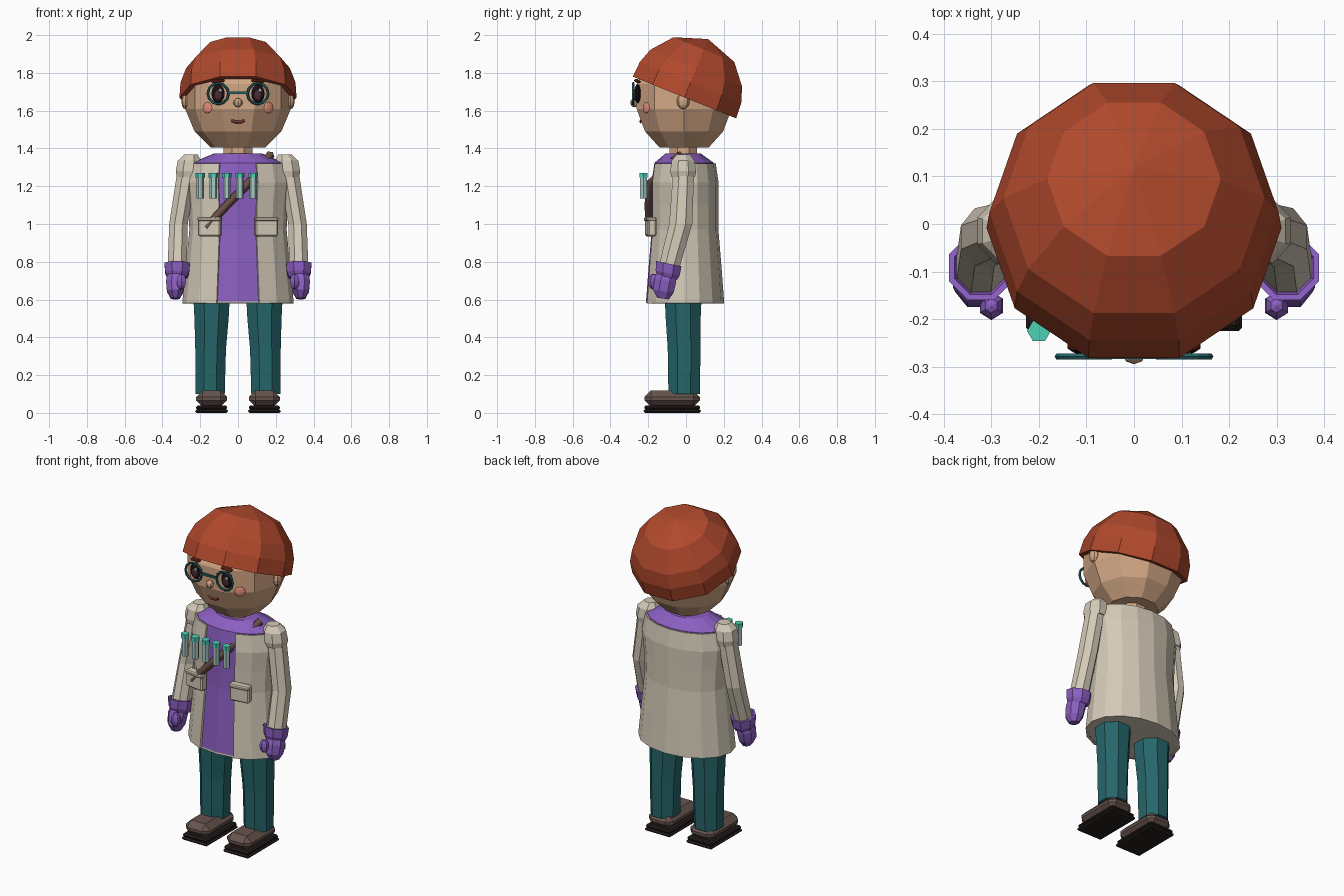
import bpy, bmesh
from math import sin, cos, pi, radians
from mathutils import Vector, Matrix

if "Cube" in bpy.data.objects:
    bpy.data.objects.remove(bpy.data.objects["Cube"])

mats = {}


def paint(o, hexcol):
    if hexcol not in mats:
        m = bpy.data.materials.new("mat_" + hexcol)
        rgb = [(int(hexcol[i:i + 2], 16) / 255) ** 2.2 for i in (0, 2, 4)]
        m.diffuse_color = (*rgb, 1)
        m.use_nodes = True
        m.node_tree.nodes["Principled BSDF"].inputs["Base Color"].default_value = m.diffuse_color
        mats[hexcol] = m
    o.data.materials.append(mats[hexcol])
    return o


def finish(name, bm, col):
    bmesh.ops.recalc_face_normals(bm, faces=bm.faces)
    me = bpy.data.meshes.new(name)
    bm.to_mesh(me)
    bm.free()
    o = bpy.data.objects.new(name, me)
    bpy.context.collection.objects.link(o)
    return paint(o, col)


def loft(name, rings, n, col, phase=0.0, tilt=0.0, gap=0):
    """Skin elliptical rings (x, y, z, rx, ry); angle 0 faces front; gap leaves out front faces."""
    bm = bmesh.new()
    rot = Matrix.Rotation(tilt, 3, 'X')
    loops = []
    for x, y, z, rx, ry in rings:
        loops.append([bm.verts.new(Vector((x, y, z)) + rot @ Vector((rx * sin(a), -ry * cos(a), 0)))
                      for a in ((k + phase) * 2 * pi / n for k in range(n))])
    for a, b in zip(loops, loops[1:]):
        for k in range(gap, n - gap):
            j = (k + 1) % n
            bm.faces.new((a[k], a[j], b[j], b[k]))
    if not gap:
        bm.faces.new(loops[0])
        bm.faces.new(loops[-1])
    return finish(name, bm, col)


def box(name, loc, size, col, bevel=0.0, rot=(0, 0, 0)):
    bm = bmesh.new()
    bmesh.ops.create_cube(bm, size=1)
    bmesh.ops.scale(bm, vec=size, verts=bm.verts)
    o = finish(name, bm, col)
    o.location, o.rotation_euler = loc, rot
    if bevel:
        m = o.modifiers.new("bevel", 'BEVEL')
        m.width, m.segments = bevel, 1
    return o


def ball(name, loc, radii, col, u=8, v=6, rot=(0, 0, 0)):
    bm = bmesh.new()
    bmesh.ops.create_uvsphere(bm, u_segments=u, v_segments=v, radius=1)
    bmesh.ops.scale(bm, vec=radii, verts=bm.verts)
    o = finish(name, bm, col)
    o.location, o.rotation_euler = loc, rot
    return o


SKIN, HAIR, COAT, PURPLE = "D2A684", "AE4A30", "D2C8B6", "8A5FC0"
TEAL, SHOE, SOLE, STRAP = "2A666A", "66544E", "2A2322", "6A5048"
FRAME, GLASS, MINT, DARK = "2A6468", "A8C8C2", "4FD0B4", "1E1618"

# coat, with the shirt showing through its open front
body = [(.58, .29, .207), (.78, .27, .192), (.97, .252, .176),
        (1.10, .258, .176), (1.22, .272, .177), (1.32, .252, .162)]
shirt = [(0, -.01, z + .004, rx - .006, ry - .005) for z, rx, ry in body]
loft("shirt", shirt + [(0, -.015, 1.372, .13, .095)], 16, PURPLE)
coat = loft("coat", [(0, -.01, z, rx, ry) for z, rx, ry in body], 16, COAT, gap=1)
s = coat.modifiers.new("thickness", 'SOLIDIFY')
s.thickness, s.offset = .018, -.4
loft("coat_underside", [(0, -.01, .581, .285, .203), (0, -.01, .60, .28, .2)], 16, COAT)

for side, tag in ((-1, "right"), (1, "left")):
    # legs and shoes
    lx = side * .14
    loft("leg_" + tag, [(side * .147, -.01, .10, .083, .09), (side * .145, -.01, .34, .088, .094),
                        (lx, -.015, .50, .098, .1), (lx, -.015, .66, .107, .108)], 8, TEAL, .5)
    box("sole_" + tag, (lx, -.073, .009), (.175, .305, .018), SOLE, .008)
    box("welt_" + tag, (lx, -.073, .028), (.165, .295, .022), SOLE, .008)
    box("shoe_" + tag, (lx, -.073, .075), (.165, .295, .085), SHOE, .034)

    # sleeve with shoulder cap
    loft("shoulder_" + tag, [(side * .267, -.015, 1.25, .062, .068), (side * .265, -.015, 1.28, .07, .074),
                             (side * .258, -.015, 1.335, .066, .066),
                             (side * .248, -.015, 1.368, .038, .038)], 8, COAT, .5)
    loft("sleeve_" + tag, [(side * .268, -.012, 1.29, .056, .06), (side * .315, -.028, 1.0, .053, .066),
                           (side * .322, -.09, .77, .055, .06)], 8, COAT, .5)
    # glove: cuff, palm and thumb
    loft("cuff_" + tag, [(side * .322, -.1, .715, .056, .058), (side * .322, -.097, .74, .068, .07),
                         (side * .322, -.092, .79, .073, .075), (side * .322, -.092, .79, .06, .062),
                         (side * .322, -.096, .76, .05, .05)], 8, PURPLE, .5, radians(-12))
    loft("glove_" + tag, [(side * .325, -.1, .75, .048, .052), (side * .33, -.11, .70, .055, .063),
                          (side * .332, -.12, .645, .048, .06), (side * .332, -.122, .605, .026, .034)],
         8, PURPLE, .5, radians(-8))
    ball("thumb_" + tag, (side * .3, -.172, .695), (.028, .03, .042), PURPLE, 6, 6)

    # coat pockets with flap
    turn = (0, 0, side * .14)
    box("pocket_" + tag, (side * .15, -.187, .985), (.122, .045, .1), COAT, .008, turn)
    box("pocket_flap_" + tag, (side * .15, -.19, 1.026), (.126, .05, .022), COAT, .006, turn)

    # facial features
    ex = side * .105
    ball("ear_" + tag, (side * .278, -.015, 1.65), (.022, .034, .042), SKIN)
    ball("eye_" + tag, (ex, -.256, 1.69), (.037, .018, .05), DARK, 10, 8)
    ball("iris_" + tag, (ex, -.27, 1.683), (.02, .007, .028), "4A3038")
    ball("eye_glint_" + tag, (ex + .012, -.275, 1.708), (.009, .005, .01), "FFFFFF", 6, 4)
    box("eyebrow_" + tag, (ex, -.258, 1.757), (.068, .022, .015), "8A3522", .005, (0, side * .12, side * .2))
    ball("cheek_" + tag, (side * .162, -.211, 1.615), (.03, .009, .03), "E08C78", 8, 6, (0, 0, side * radians(36)))

    # spectacle rim
    bpy.ops.mesh.primitive_torus_add(major_segments=12, minor_segments=6, major_radius=.055,
                                     minor_radius=.007, location=(ex, -.279, 1.69), rotation=(pi / 2, 0, 0))
    bpy.context.object.name = "spectacle_rim_" + tag
    paint(bpy.context.object, FRAME)

box("spectacle_bridge", (0, -.279, 1.695), (.104, .011, .012), FRAME)

# neck and head: ten sides with a flat face in front
loft("neck", [(0, -.015, 1.34, .082, .078), (0, -.015, 1.45, .082, .078)], 8, SKIN, .5)
loft("head", [(0, -.01, z, r, r * .945) for z, r in
              ((1.405, .145), (1.49, .23), (1.61, .28), (1.74, .28), (1.85, .22), (1.92, .12))], 10, SKIN, .5)
ball("nose", (0, -.274, 1.642), (.024, .021, .024), SKIN)

# hair: sphere cap tipped back
R, tip = .311, radians(-22)
axis = Matrix.Rotation(tip, 3, 'X') @ Vector((0, 0, 1))
rings = []
for deg in (94, 78, 62, 36, .5):
    c = Vector((0, 0, 1.69)) + axis * R * cos(radians(deg))
    rings.append((*c, R * sin(radians(deg)), R * sin(radians(deg))))
loft("hair", rings, 10, HAIR, .5, tip)


def tube(name, pts, radius, col):
    cu = bpy.data.curves.new(name, 'CURVE')
    cu.dimensions, cu.bevel_depth, cu.bevel_resolution = '3D', radius, 0
    cu.use_fill_caps = True
    sp = cu.splines.new('POLY')
    sp.points.add(len(pts) - 1)
    for p, q in zip(sp.points, pts):
        p.co = (*q, 1)
    o = bpy.data.objects.new(name, cu)
    bpy.context.collection.objects.link(o)
    return paint(o, col)


tube("mouth", [(-.035, -.236, 1.551), (-.015, -.24, 1.54), (.015, -.24, 1.54), (.035, -.236, 1.551)], .008, "7A3A34")

# chest strap, passing through the coat to the shoulder
tube("chest_strap", [(-.17, -.195, .98), (-.05, -.197, 1.11), (.06, -.188, 1.22), (.175, -.03, 1.37)], .022, STRAP)

# row of test tubes with stoppers
for i in range(5):
    x = -.2 + i * .07
    loft(f"test_tube_{i}", [(x, -.225, 1.135, .02, .02), (x, -.225, 1.25, .02, .02)], 6, GLASS, .5)
    loft(f"stopper_{i}", [(x, -.225, 1.245, .025, .025), (x, -.225, 1.27, .025, .025)], 6, MINT, .5)
